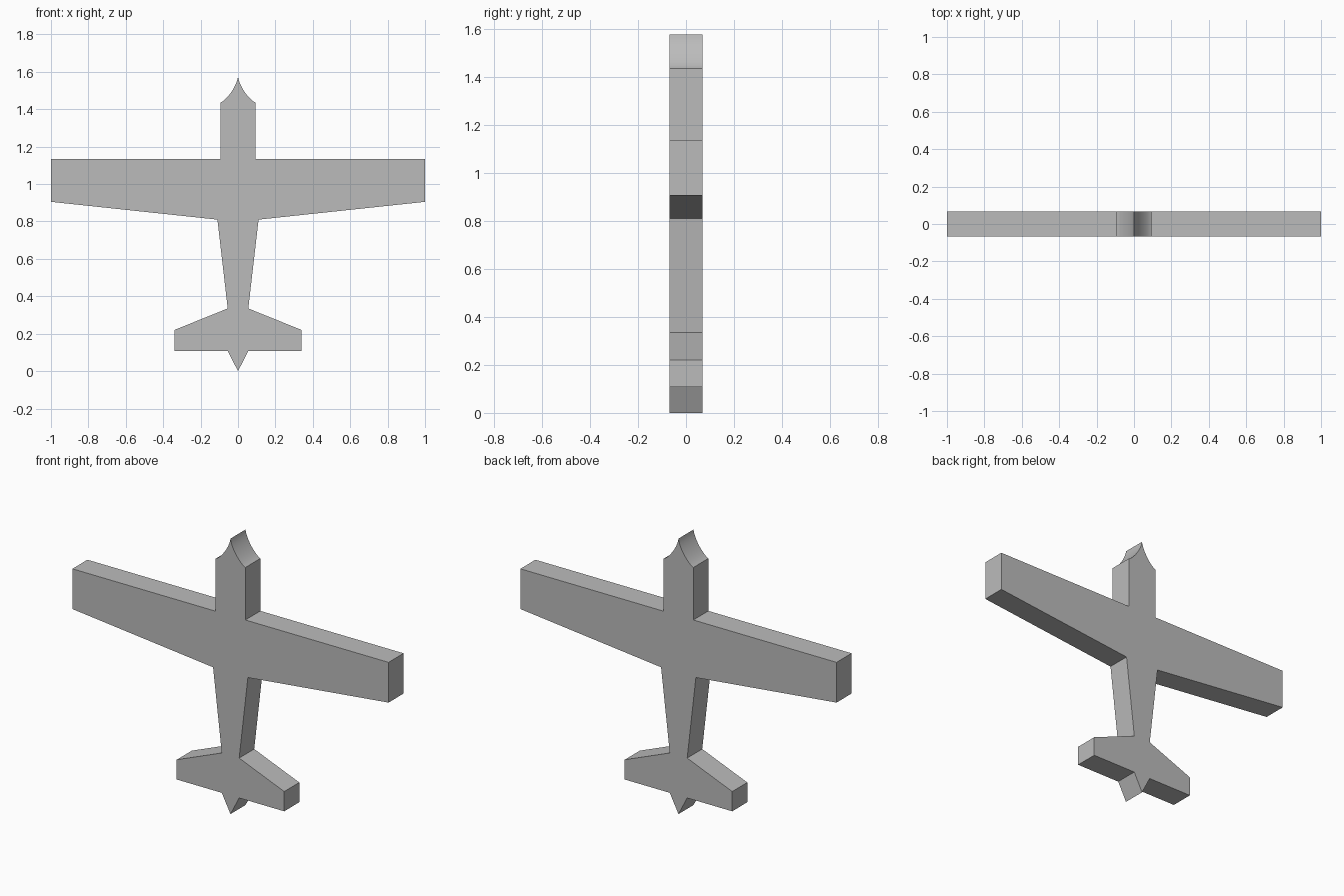
import bpy, bmesh, math
from mathutils import Vector
from mathutils.geometry import interpolate_bezier

cube = bpy.data.objects.get("Cube")
if cube:
    bpy.data.objects.remove(cube, do_unlink=True)

HALF_DEPTH = 0.068

# Single plain grey
grey = bpy.data.materials.new("plain_grey")
grey.use_nodes = True
color = (0.5, 0.5, 0.5, 1)
grey.diffuse_color = color
grey.node_tree.nodes["Principled BSDF"].inputs["Base Color"].default_value = color

# Left half of the silhouette, tail tip to nose shoulder
half = [(0, 0), (0.055, 0.107), (0.34, 0.107), (0.34, 0.22),
        (0.055, 0.335), (0.11, 0.81), (1, 0.905), (1, 1.135), (0.094, 1.135)]

# Concave nose curve, shoulder to tip
nose = interpolate_bezier(Vector((0.094, 1.435)), Vector((0.056, 1.452)),
                          Vector((0.004, 1.53)), Vector((0, 1.575)), 12)
half += [(p.x, p.y) for p in nose]

# Mirror the half outline, leaving out the two centre tips
outline = half + [(-x, z) for x, z in reversed(half[1:-1])]

# Extrude the outline into a slab
bm = bmesh.new()
front = bm.faces.new([bm.verts.new((x, -HALF_DEPTH, z)) for x, z in outline])
result = bmesh.ops.extrude_face_region(bm, geom=[front], use_keep_orig=True)
moved = [g for g in result["geom"] if isinstance(g, bmesh.types.BMVert)]
bmesh.ops.translate(bm, verts=moved, vec=(0, 2 * HALF_DEPTH, 0))
bmesh.ops.recalc_face_normals(bm, faces=bm.faces)

mesh = bpy.data.meshes.new("plane_body")
bm.to_mesh(mesh)
bm.free()
mesh.materials.append(grey)
body = bpy.data.objects.new("plane_body", mesh)
bpy.context.collection.objects.link(body)

# Smooth the nose curve, keep the corners sharp
bpy.context.view_layer.objects.active = body
body.select_set(True)
bpy.ops.object.shade_smooth_by_angle(angle=math.radians(15))
